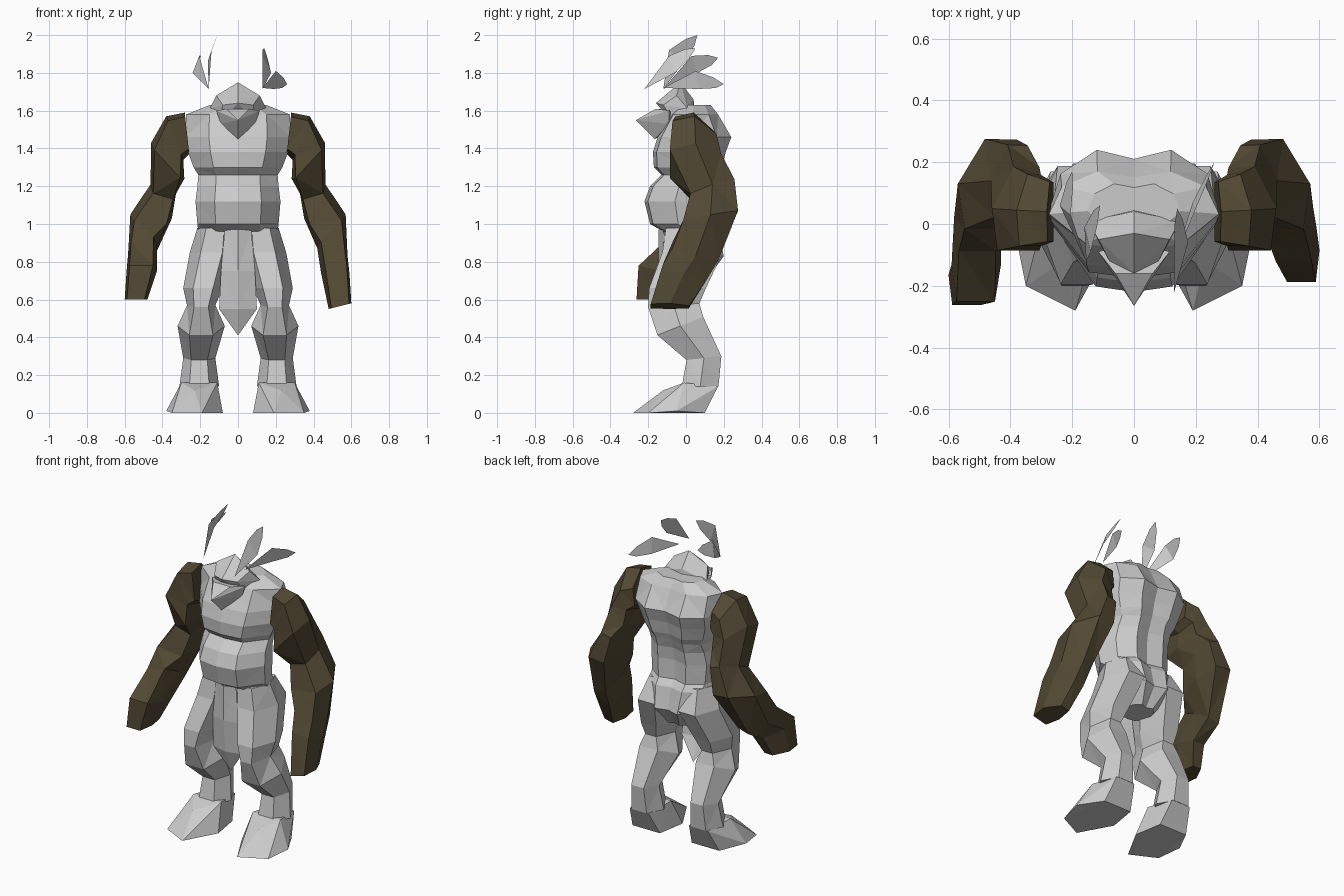
import bpy, bmesh
from math import cos, sin, pi
from mathutils import Vector

brown = bpy.data.materials.new("brown")
brown.diffuse_color = (0.085, 0.065, 0.033, 1)

HEX = [(cos(i * pi / 3), 1.12 * sin(i * pi / 3)) for i in range(6)]
ARM = [(1, 0), (0.2, 0.97), (-0.75, 0.95), (-1, 0), (-0.75, -0.97), (0.8, -0.97)]


def finish(name, bm, mat=None):
    bmesh.ops.triangulate(bm, faces=[f for f in bm.faces if len(f.verts) == 4])
    bmesh.ops.recalc_face_normals(bm, faces=bm.faces)
    me = bpy.data.meshes.new(name)
    bm.to_mesh(me)
    bm.free()
    ob = bpy.data.objects.new(name, me)
    bpy.context.collection.objects.link(ob)
    if mat:
        me.materials.append(mat)


def loft(name, rings, side=1, profile=HEX, mat=None):
    """Skin rings given as (cx, cy, cz, ux, uz, vy, vz): centre, sideways axis, depth axis."""
    bm = bmesh.new()
    loops = []
    for cx, cy, cz, ux, uz, vy, vz in rings:
        loops.append([bm.verts.new((side * (cx + ux * p), cy + vy * q, cz + uz * p + vz * q))
                      for p, q in profile])
    n = len(profile)
    for a, b in zip(loops, loops[1:]):
        for i in range(n):
            j = (i + 1) % n
            bm.faces.new((a[i], a[j], b[j], b[i]))
    bm.faces.new(loops[0])
    bm.faces.new(loops[-1])
    finish(name, bm, mat)


def hull(name, points, side=1):
    bm = bmesh.new()
    for x, y, z in points:
        bm.verts.new((side * x, y, z))
    bmesh.ops.convex_hull(bm, input=bm.verts)
    loose = [v for v in bm.verts if not v.link_faces]
    bmesh.ops.delete(bm, geom=loose, context='VERTS')
    finish(name, bm)


def sheet(name, points, faces):
    bm = bmesh.new()
    vs = [bm.verts.new(p) for p in points]
    for f in faces:
        bm.faces.new([vs[i] for i in f])
    finish(name, bm)


def both(points):
    return [(s * x, y, z) for x, y, z in points for s in ((1, -1) if x else (1,))]


# torso: z, half width, front y, back y, with a grooved spine
half = [(0, -1), (0.55, -0.9), (1, -0.1), (0.85, 0.6), (0.43, 1), (0, 0.85)]
torso_profile = half + [(-x, y) for x, y in half[-2:0:-1]]
torso = [(0.72, 0.09, -0.06, 0.12), (0.83, 0.18, -0.09, 0.20), (0.96, 0.21, -0.12, 0.17),
         (1.00, 0.215, -0.19, 0.14), (1.12, 0.225, -0.22, 0.14), (1.20, 0.215, -0.19, 0.15),
         (1.26, 0.21, -0.13, 0.17), (1.30, 0.235, -0.17, 0.19), (1.38, 0.265, -0.175, 0.21),
         (1.46, 0.28, -0.15, 0.24), (1.58, 0.275, -0.08, 0.17), (1.63, 0.15, -0.03, 0.13)]
loft("torso", [(0, (f + b) / 2, z, w, 0, (b - f) / 2, 0) for z, w, f, b in torso],
     profile=torso_profile)

# head: skull with brow, and pointed jaw
hull("skull", both([(0, -0.03, 1.75), (0.115, -0.05, 1.68), (0.15, 0.01, 1.61), (0, -0.16, 1.64),
                    (0.08, -0.12, 1.63), (0, 0.04, 1.66), (0.1, -0.06, 1.53), (0, 0.06, 1.5)]))
hull("jaw", both([(0, -0.265, 1.55), (0.06, -0.16, 1.61), (0.115, -0.09, 1.60), (0.09, -0.09, 1.53),
                  (0, -0.165, 1.45), (0, -0.05, 1.5), (0, -0.05, 1.6)]))

# legs and feet
leg = [(0.12, 0.01, 0.98, 0.095, 0, 0.12, 0), (0.14, 0.035, 0.85, 0.115, 0, 0.165, 0),
       (0.185, -0.045, 0.66, 0.105, 0, 0.155, 0), (0.195, -0.065, 0.57, 0.075, 0, 0.14, 0.01),
       (0.195, -0.03, 0.46, 0.125, 0, 0.125, 0.05), (0.205, 0.095, 0.29, 0.085, 0, 0.095, 0.01),
       (0.205, 0.075, 0.14, 0.105, 0, 0.10, 0)]
foot = [(0.08, -0.08, 0), (0.19, -0.28, 0), (0.35, -0.20, 0), (0.38, -0.05, 0.01), (0.30, 0.10, 0),
        (0.11, 0.10, 0), (0.11, -0.01, 0.16), (0.30, -0.01, 0.16), (0.14, 0.17, 0.14),
        (0.27, 0.17, 0.14), (0.23, -0.12, 0.12)]
for side, tag in ((1, "left"), (-1, "right")):
    loft(tag + "_leg", leg, side)
    hull(tag + "_foot", foot, side)

# arms: shared upper part, each forearm reaches forward differently
upper = [(0.27, 0.04, 1.48, 0.012, 0.11, 0.10, 0), (0.335, 0.045, 1.455, 0.045, 0.115, 0.12, 0),
         (0.372, 0.05, 1.335, 0.088, 0.095, 0.14, 0.02), (0.395, 0.14, 1.19, 0.068, 0.02, 0.12, 0.045),
         (0.46, 0.13, 1.04, 0.11, 0.01, 0.15, 0.03)]
left_fore = [(0.50, 0.05, 0.85, 0.08, -0.02, 0.125, -0.04), (0.515, -0.01, 0.74, 0.075, 0, 0.115, -0.05),
             (0.54, -0.085, 0.565, 0.06, 0.015, 0.105, 0)]
right_fore = [(0.505, 0.02, 0.86, 0.077, -0.02, 0.11, -0.06), (0.51, -0.13, 0.75, 0.08, 0, 0.125, -0.03),
              (0.54, -0.165, 0.6, 0.06, 0, 0.1, 0)]
loft("left_arm", upper + left_fore, 1, ARM, brown)
loft("right_arm", upper + right_fore, -1, ARM, brown)

# loincloth with a centre ridge
rows = [(0.97, 0.07, -0.12), (0.75, 0.09, -0.12), (0.55, 0.10, -0.10)]
cloth = [p for z, w, y in rows for p in ((-w, y, z), (0, y - 0.025, z), (w, y, z))]
sheet("loincloth", cloth + [(0, -0.07, 0.41)],
      [(0, 1, 4, 3), (1, 2, 5, 4), (3, 4, 7, 6), (4, 5, 8, 7), (6, 7, 9), (7, 8, 9)])

# head feathers: root, tip and the two widest edge points
feathers = [((-0.155, -0.12, 1.715), (-0.11, 0.06, 2.0), (-0.14, -0.09, 1.92), (-0.16, -0.01, 1.86)),
            ((-0.155, -0.12, 1.715), (-0.20, 0.17, 1.88), (-0.205, 0.03, 1.89), (-0.24, 0.06, 1.80)),
            ((0.13, -0.22, 1.715), (0.14, 0.05, 1.93), (0.13, -0.09, 1.89), (0.175, -0.06, 1.80)),
            ((0.13, -0.12, 1.72), (0.26, 0.20, 1.74), (0.20, 0.05, 1.81), (0.19, 0.07, 1.715))]
for i, pts in enumerate(feathers):
    root, tip, a, b = map(Vector, pts)
    a2, b2 = a.lerp(tip, 0.65) + (a - b) * 0.12, b.lerp(tip, 0.65) + (b - a) * 0.12
    sheet(f"feather_{i + 1}", [root, a, a2, tip, b2, b], [(0, 1, 5), (1, 2, 4, 5), (2, 3, 4)])
